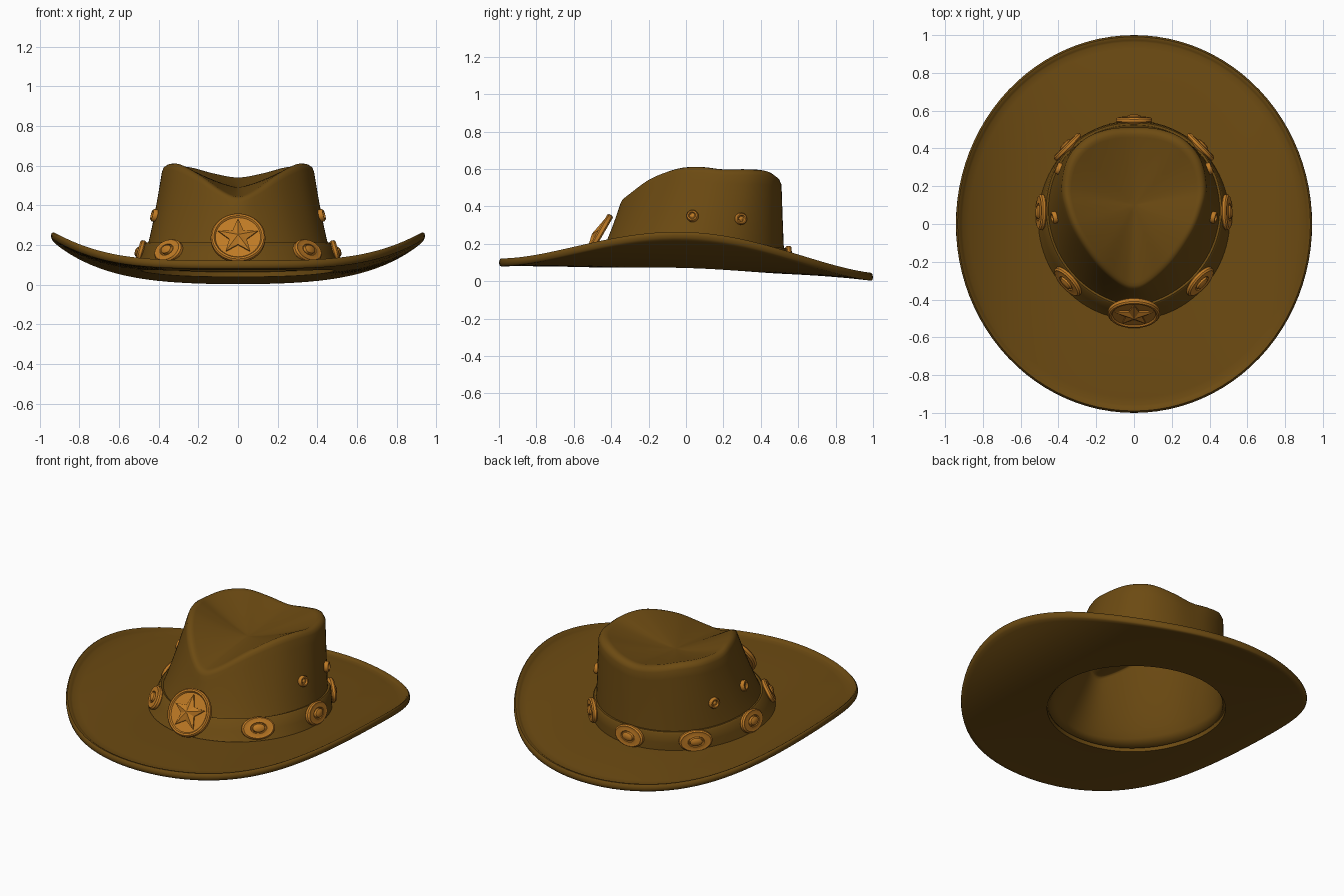
import bpy, bmesh, math
from mathutils import Vector, Matrix

if "Cube" in bpy.data.objects:
    bpy.data.objects.remove(bpy.data.objects["Cube"])

N = 96


def material(name, col):
    m = bpy.data.materials.new(name)
    m.diffuse_color = (*col, 1)
    m.use_nodes = True
    m.node_tree.nodes["Principled BSDF"].inputs["Base Color"].default_value = m.diffuse_color
    return m


LEATHER = material("brown felt", (0.150, 0.069, 0.006))
BRASS = material("orange brass", (0.52, 0.195, 0.018))


def finish(bm, name, mat, angle=35):
    bmesh.ops.remove_doubles(bm, verts=bm.verts, dist=1e-5)
    bmesh.ops.recalc_face_normals(bm, faces=bm.faces)
    me = bpy.data.meshes.new(name)
    bm.to_mesh(me)
    bm.free()
    for p in me.polygons:
        p.use_smooth = True
    me.set_sharp_from_angle(angle=math.radians(angle))
    me.materials.append(mat)
    ob = bpy.data.objects.new(name, me)
    bpy.context.collection.objects.link(ob)
    return ob


def loft(rings, close=False):
    bm = bmesh.new()
    vs = [[bm.verts.new(p) for p in r] for r in rings]
    pairs = list(zip(vs, vs[1:])) + ([(vs[-1], vs[0])] if close else [])
    for a, b in pairs:
        n = len(a)
        for i in range(n):
            j = (i + 1) % n
            bm.faces.new((a[i], a[j], b[j], b[i]))
    return bm


# ---- shape functions (t = 0 at the front, pi at the back) ----
RIM = [(0, -.335, .445), (.085, -.30, .475), (.2, -.195, .55), (.30, -.05, .602),
       (.352, .08, .61), (.37, .2, .598), (.338, .34, .598), (.25, .44, .59),
       (.13, .488, .56), (0, .497, .54)]
CENTRE = Vector((0, .1, .49))


def rim(t):
    t %= 2 * math.pi
    side = 1
    if t > math.pi:
        t, side = 2 * math.pi - t, -1
    u = t / math.pi * 9
    i = min(int(u), 8)
    f = u - i

    def pt(k):
        m = k if 0 <= k <= 9 else (-k if k < 0 else 18 - k)
        v = Vector(RIM[m])
        if m != k:
            v.x *= -1
        return v
    a, b, c, d = (pt(i + k) for k in (-1, 0, 1, 2))
    v = 0.5 * (2 * b + (c - a) * f + (2 * a - 5 * b + 4 * c - d) * f**2
               + (3 * b - a - 3 * c + d) * f**3)
    v.x *= side
    return v


def brim_z(x, y):
    return (.058 - .033 * y - (.024 if y > 0 else .012) * y**4
            + .167 * (abs(x) / .94)**4)


def base(t):
    x, y = .49 * math.sin(t), .02 - .51 * math.cos(t)
    return Vector((x, y, brim_z(x, y) + .025))


def scaled_rim(t, s, dz=0):
    r = rim(t)
    return Vector((r.x * s, CENTRE.y + (r.y - CENTRE.y) * s, r.z + dz))


def wall(t, h=None, v=None):
    a, b = base(t), scaled_rim(t, 1.035, -.03)
    if v is None:
        v = h / (b.z - a.z)
    w = max(v, 0)**.75
    return Vector((a.x + (b.x - a.x) * w, a.y + (b.y - a.y) * w, a.z + (b.z - a.z) * v))


def wall_normal(t, h):
    n = (wall(t + .02, h) - wall(t - .02, h)).cross(wall(t, h + .02) - wall(t, h))
    return n.normalized()


TS = [2 * math.pi * i / N for i in range(N)]

# ---- crown with pinched front and creased top ----
rings = [[wall(t, v=k / 10) for t in TS] for k in range(11)]
rings += [[scaled_rim(t, s, d) for t in TS] for s, d in ((1.015, -.012), (.98, -.003), (.94, 0))]
for s in (.9, .82, .7, .55, .4, .25, .1, 0):
    ring = []
    for t in TS:
        p = scaled_rim(t, s)
        p.z = CENTRE.z + (p.z - CENTRE.z) * (s / .94)**1.35
        ring.append(p)
    rings.append(ring)
crown = finish(loft(rings), "crown", LEATHER, 60)
mod = crown.modifiers.new("thickness", 'SOLIDIFY')
mod.thickness, mod.offset = .015, -1

# ---- brim with rolled edge ----
profile = [(k / 12 * .92, .03) for k in range(13)]
profile += [(.94, .034), (.96, .041), (.98, .042), (.994, .034), (1, .02), (.994, .006), (.98, 0)]
profile += [(k / 12 * .94, 0) for k in range(12, -1, -1)]
rings = []
for s, dz in profile:
    ring = []
    for t in TS:
        b = base(t)
        x = b.x + (.943 * math.sin(t) - b.x) * s
        y = b.y + (-math.cos(t) - b.y) * s
        ring.append((x, y, brim_z(x, y) + dz))
    rings.append(ring)
finish(loft(rings, True), "brim", LEATHER, 50)

# ---- hat band ----
rings = [[wall(t, h) + wall_normal(t, max(h, .02)) * o for t in TS]
         for h, o in ((0, .018), (.05, .02), (.105, .018), (.113, .012), (.113, -.005))]
finish(loft(rings), "hat_band", LEATHER)


# ---- metal fittings: turned profiles placed on a surface ----
def frame(p, n):
    right = Vector((0, 0, 1)).cross(n).normalized()
    up = n.cross(right)
    m = Matrix((right, up, n)).transposed().to_4x4()
    m.translation = p
    return m


def turned(name, prof, mat4, sx=1, sy=1, seg=32):
    rings = [[(r * sx * math.cos(2 * math.pi * i / seg), r * sy * math.sin(2 * math.pi * i / seg), z)
              for i in range(seg)] for r, z in prof]
    ob = finish(loft(rings), name, BRASS)
    ob.matrix_world = mat4
    return ob


CONCHO = [(0, -.02), (.85, -.02), (1, -.008), (1, .006), (.9, .014), (.78, .012), (.5, .016),
          (.46, .01), (.4, .01), (.36, .022), (.2, .028), (0, .029)]
for i, deg in enumerate((47, 92, 135, 180, 225, 268, 313)):
    t = math.radians(deg)
    n = wall_normal(t, .06)
    turned(f"band_concho_{i + 1}", CONCHO, frame(wall(t, .06) + n * .026, n), .095, .064)

EYELET = [(.032, -.012), (.032, .008), (.027, .016), (.02, .016), (.015, .006),
          (.011, .006), (.006, .010), (0, .011)]
for i, deg in enumerate((82, 116, -82, -116)):
    t = math.radians(deg)
    n = wall_normal(t, .25)
    turned(f"vent_eyelet_{i + 1}", EYELET, frame(wall(t, .25) + n * .006, n), seg=20)

# ---- front star badge ----
tilt = math.radians(30)
badge = frame(Vector((0, -.472, .235)), Vector((0, -math.cos(tilt), math.sin(tilt))))
turned("badge_disc", [(0, -.018), (.13, -.018), (.138, -.01), (.138, .008), (.131, .016),
                      (.121, .016), (.114, .008), (0, .008)], badge, seg=40)
bm = bmesh.new()
top = bm.verts.new((0, 0, .036))
outline = []
for i in range(10):
    a = math.pi / 2 + i * math.pi / 5
    r = .105 if i % 2 == 0 else .046
    outline.append((bm.verts.new((r * math.cos(a), r * math.sin(a), .005)),
                    bm.verts.new((r * math.cos(a), r * math.sin(a), .016))))
for i in range(10):
    (a0, a1), (b0, b1) = outline[i], outline[(i + 1) % 10]
    bm.faces.new((a0, b0, b1, a1))
    bm.faces.new((a1, b1, top))
star = finish(bm, "badge_star", BRASS, 10)
star.matrix_world = badge
